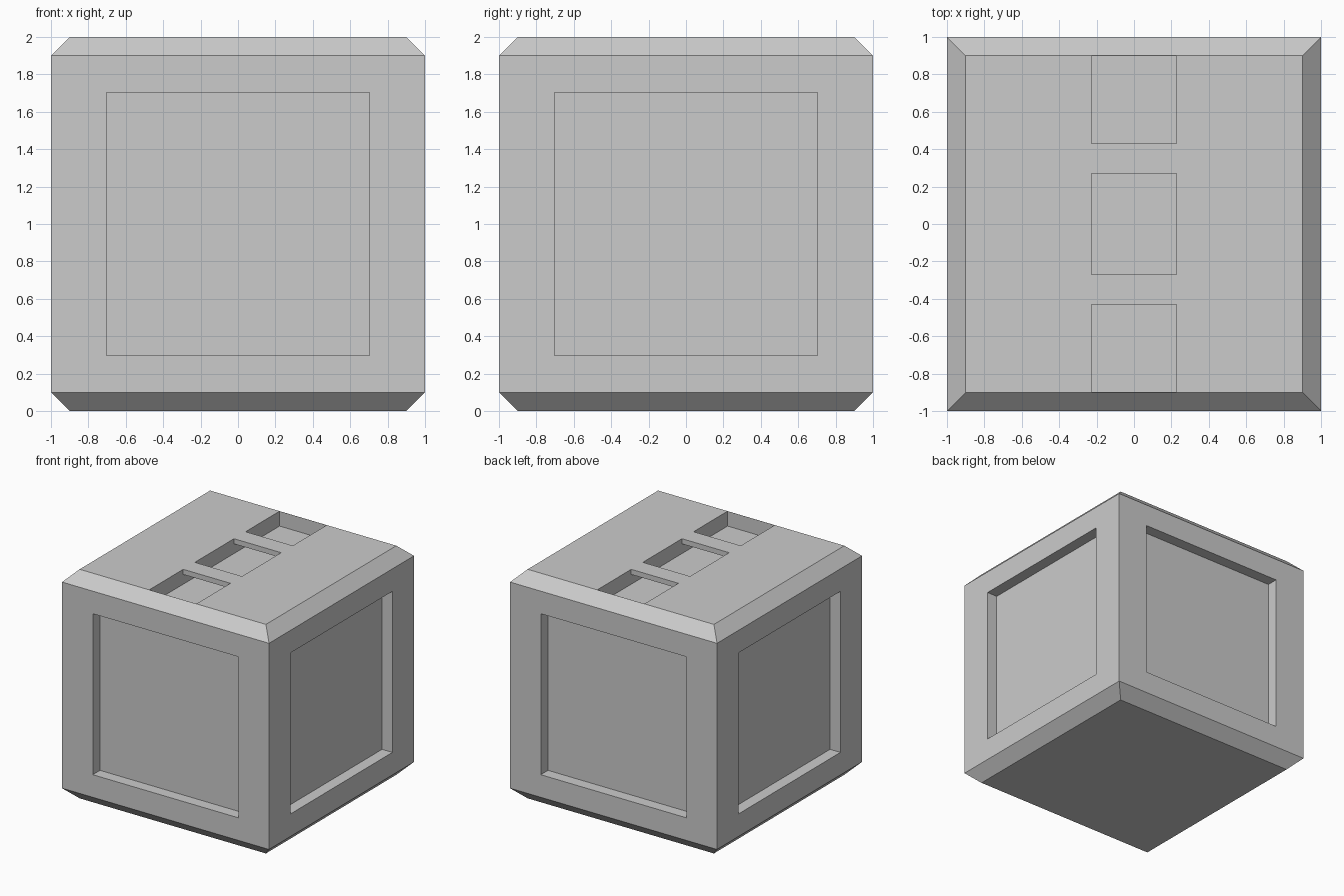
import bpy, bmesh

if "Cube" in bpy.data.objects:
    bpy.data.objects.remove(bpy.data.objects["Cube"])


def box(name, lo, hi):
    """Axis-aligned box between two corners."""
    bpy.ops.mesh.primitive_cube_add(size=1)
    ob = bpy.context.object
    ob.name = name
    size = [b - a for a, b in zip(lo, hi)]
    mid = [(a + b) / 2 for a, b in zip(lo, hi)]
    for v in ob.data.vertices:
        v.co = [m + c * s for m, c, s in zip(mid, v.co, size)]
    return ob


def carve(target, cutter):
    mod = target.modifiers.new("carve", 'BOOLEAN')
    mod.operation = 'DIFFERENCE'
    mod.solver = 'EXACT'
    mod.object = cutter
    bpy.context.view_layer.objects.active = target
    bpy.ops.object.modifier_apply(modifier=mod.name)
    bpy.data.objects.remove(cutter, do_unlink=True)


# Crate body: stacked square sections give chamfered top and bottom rims
bm = bmesh.new()
rings = []
for half, z in ((0.9, 0), (1, 0.1), (1, 1.9), (0.9, 2)):
    rings.append([bm.verts.new((sx * half, sy * half, z))
                  for sx, sy in ((-1, -1), (1, -1), (1, 1), (-1, 1))])
for a, b in zip(rings, rings[1:]):
    for i in range(4):
        j = (i + 1) % 4
        bm.faces.new((a[i], a[j], b[j], b[i]))
bm.faces.new(rings[0][::-1])
bm.faces.new(rings[-1])
mesh = bpy.data.meshes.new("crate_body")
bm.to_mesh(mesh)
bm.free()
body = bpy.data.objects.new("crate_body", mesh)
bpy.context.collection.objects.link(body)

# Recessed panels on all four sides
P, D = 0.703, 0.9
for s in (-1, 1):
    near, far = sorted((s * D, s * 1.2))
    carve(body, box("panel_cutter", (-P, near, 1 - P), (P, far, 1 + P)))
    carve(body, box("panel_cutter", (near, -P, 1 - P), (far, P, 1 + P)))

# Long channel across the top
W = 0.228
carve(body, box("channel_cutter", (-W, -0.899, 1.87), (W, 0.899, 2.2)))

# Two thin bars bridging the channel
for name, y in (("front_bar", -0.35), ("back_bar", 0.35)):
    box(name, (-W, y - 0.08, 1.955), (W, y + 0.08, 2))
